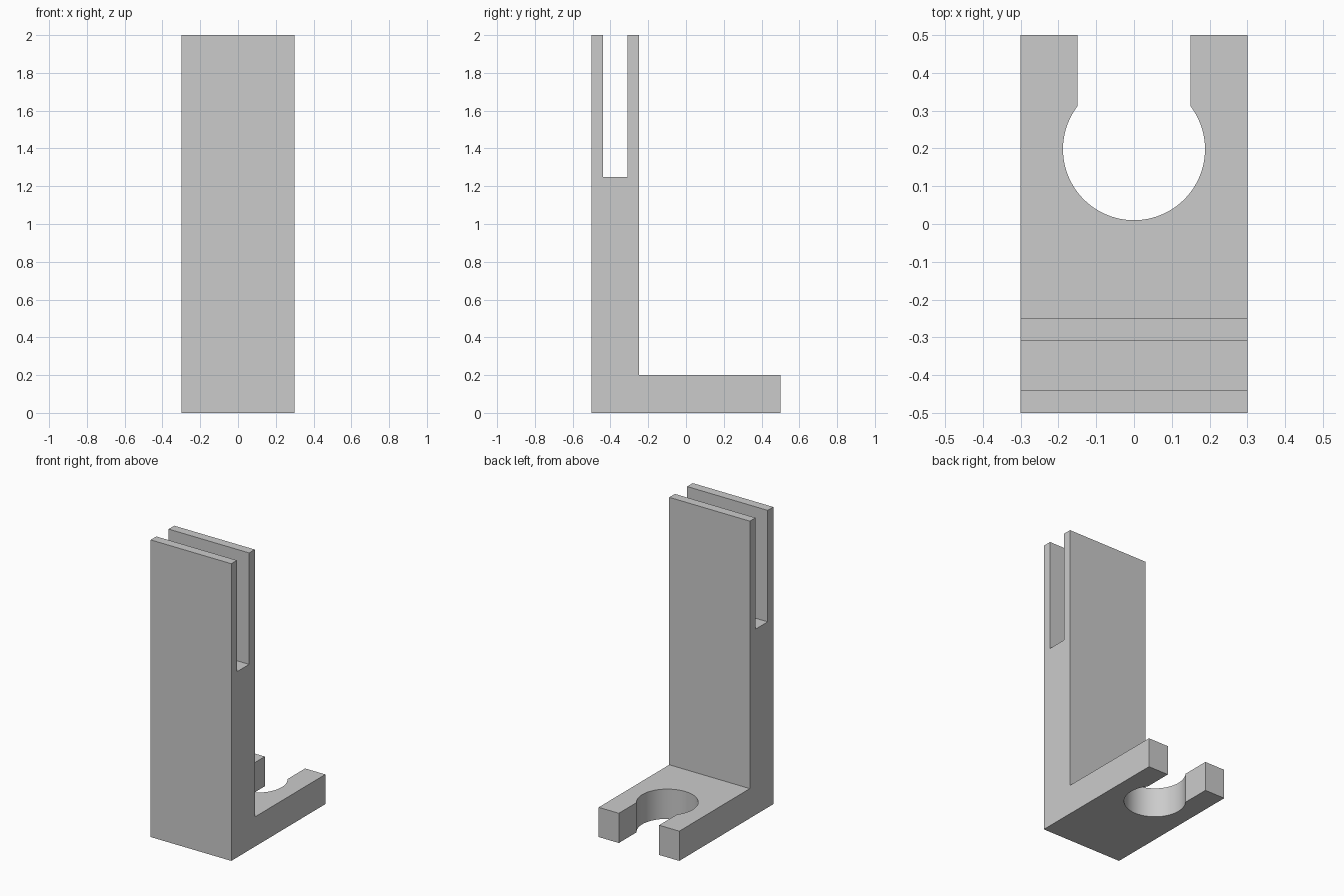
import bpy
import bmesh
import math
from mathutils import Vector

if "Cube" in bpy.data.objects:
    bpy.data.objects.remove(bpy.data.objects["Cube"], do_unlink=True)

grey = bpy.data.materials.new("light_grey")
grey.use_nodes = True
colour = (0.6, 0.6, 0.6, 1)
grey.diffuse_color = colour
grey.node_tree.nodes["Principled BSDF"].inputs["Base Color"].default_value = colour


def extrude_profile(name, points, depth):
    """Solid made by sweeping a closed outline along a vector."""
    bm = bmesh.new()
    face = bm.faces.new([bm.verts.new(p) for p in points])
    swept = bmesh.ops.extrude_face_region(bm, geom=[face], use_keep_orig=True)
    moved = [g for g in swept["geom"] if isinstance(g, bmesh.types.BMVert)]
    bmesh.ops.translate(bm, verts=moved, vec=Vector(depth))
    bmesh.ops.recalc_face_normals(bm, faces=bm.faces)
    mesh = bpy.data.meshes.new(name)
    bm.to_mesh(mesh)
    bm.free()
    mesh.materials.append(grey)
    obj = bpy.data.objects.new(name, mesh)
    bpy.context.collection.objects.link(obj)
    return obj


# L-shaped bracket with a deep slot in the top of the upright
width = 0.6
side_outline = [(-0.5, 0), (0.5, 0), (0.5, 0.2), (-0.25, 0.2), (-0.25, 2),
                (-0.31, 2), (-0.31, 1.25), (-0.44, 1.25), (-0.44, 2), (-0.5, 2)]
bracket = extrude_profile("bracket", [(-width / 2, y, z) for y, z in side_outline],
                          (width, 0, 0))

# Keyhole cutter: round hole opening into the back edge of the foot
radius, centre_y, half_gap, steps = 0.188, 0.198, 0.15, 64
start = math.acos(half_gap / radius)
sweep = math.pi + 2 * start
keyhole = [(half_gap, 0.6, -0.1)]
for i in range(steps + 1):
    a = start - sweep * i / steps
    keyhole.append((radius * math.cos(a), centre_y + radius * math.sin(a), -0.1))
keyhole.append((-half_gap, 0.6, -0.1))
cutter = extrude_profile("keyhole_cutter", keyhole, (0, 0, 0.4))
cutter.hide_render = True

# Cut the keyhole and drop the cutter
cut = bracket.modifiers.new("keyhole", "BOOLEAN")
cut.operation = "DIFFERENCE"
cut.solver = "EXACT"
cut.object = cutter
bpy.ops.object.select_all(action="DESELECT")
bpy.context.view_layer.objects.active = bracket
bracket.select_set(True)
bpy.ops.object.modifier_apply(modifier=cut.name)
bpy.data.objects.remove(cutter, do_unlink=True)

# Smooth the round wall, keep the edges crisp
bpy.ops.object.shade_smooth_by_angle(angle=math.radians(30))
